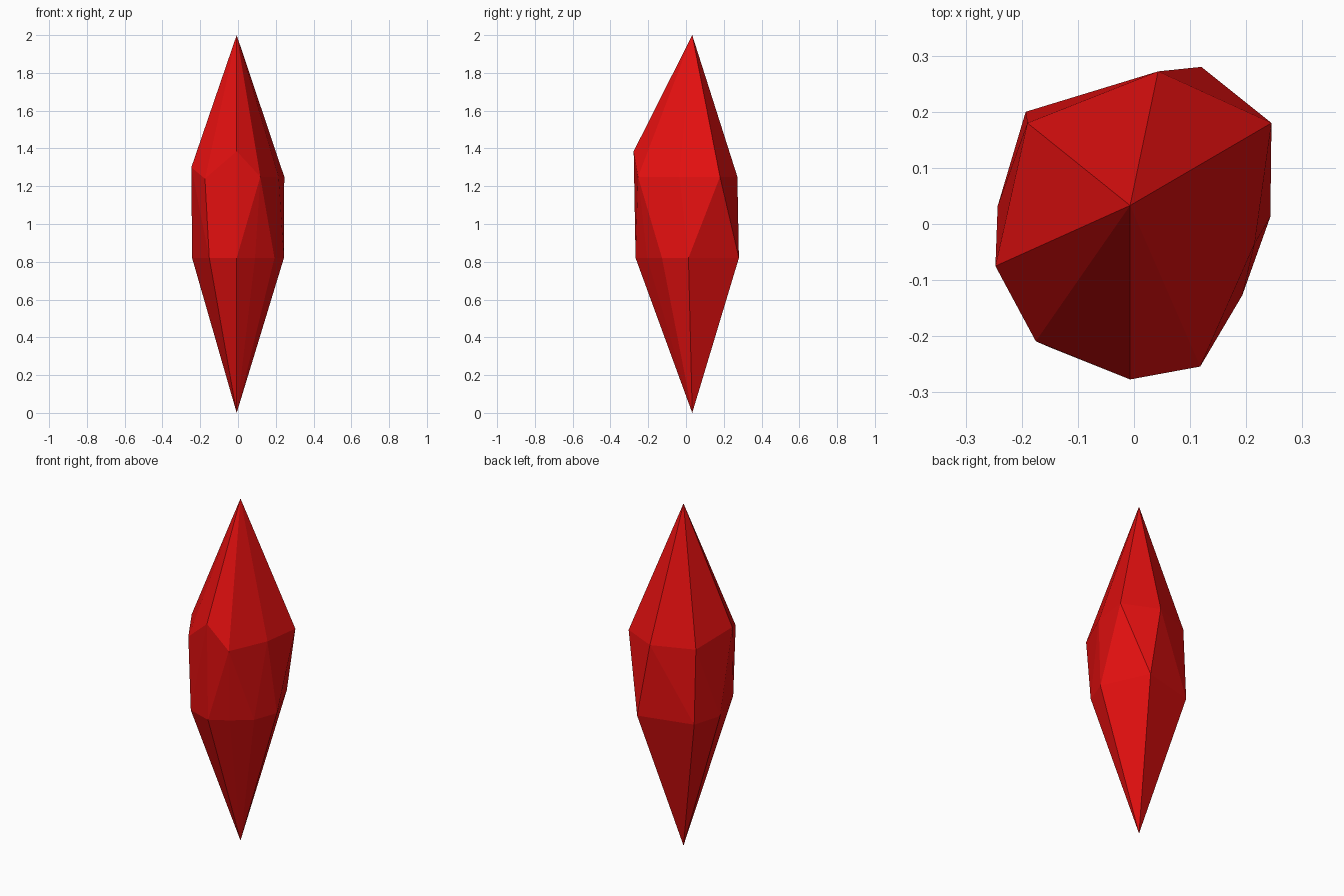
import bpy
import bmesh

if "Cube" in bpy.data.objects:
    bpy.data.objects.remove(bpy.data.objects["Cube"])

# One flat red colour
red = bpy.data.materials.new("crystal red")
red.diffuse_color = (0.78, 0.005, 0.005, 1)
red.use_nodes = True
red.node_tree.nodes["Principled BSDF"].inputs["Base Color"].default_value = red.diffuse_color

# Irregular eight-sided girdle rings, matching corner by corner
upper_ring = [(0.245, 0.18, 1.25), (0.043, 0.272, 1.25), (-0.19, 0.18, 1.25),
              (-0.247, -0.075, 1.30), (-0.175, -0.209, 1.24),
              (-0.007, -0.277, 1.385), (0.118, -0.254, 1.25),
              (0.215, -0.035, 1.25)]
lower_ring = [(0.243, 0.013), (0.12, 0.28), (-0.193, 0.2), (-0.243, 0.032),
              (-0.152, -0.219), (-0.007, -0.267), (0.09, -0.206),
              (0.193, -0.127)]
tips = [(-0.007, 0.033, 2.0), (-0.007, 0.033, 0.0)]

# Cut gem: facets wrapped tightly round the two rings and the two tips
bm = bmesh.new()
for p in upper_ring + [(x, y, 0.82) for x, y in lower_ring] + tips:
    bm.verts.new(p)
bmesh.ops.convex_hull(bm, input=bm.verts[:])
bmesh.ops.recalc_face_normals(bm, faces=bm.faces[:])

mesh = bpy.data.meshes.new("crystal")
bm.to_mesh(mesh)
bm.free()
mesh.materials.append(red)
crystal = bpy.data.objects.new("crystal", mesh)
bpy.context.collection.objects.link(crystal)
